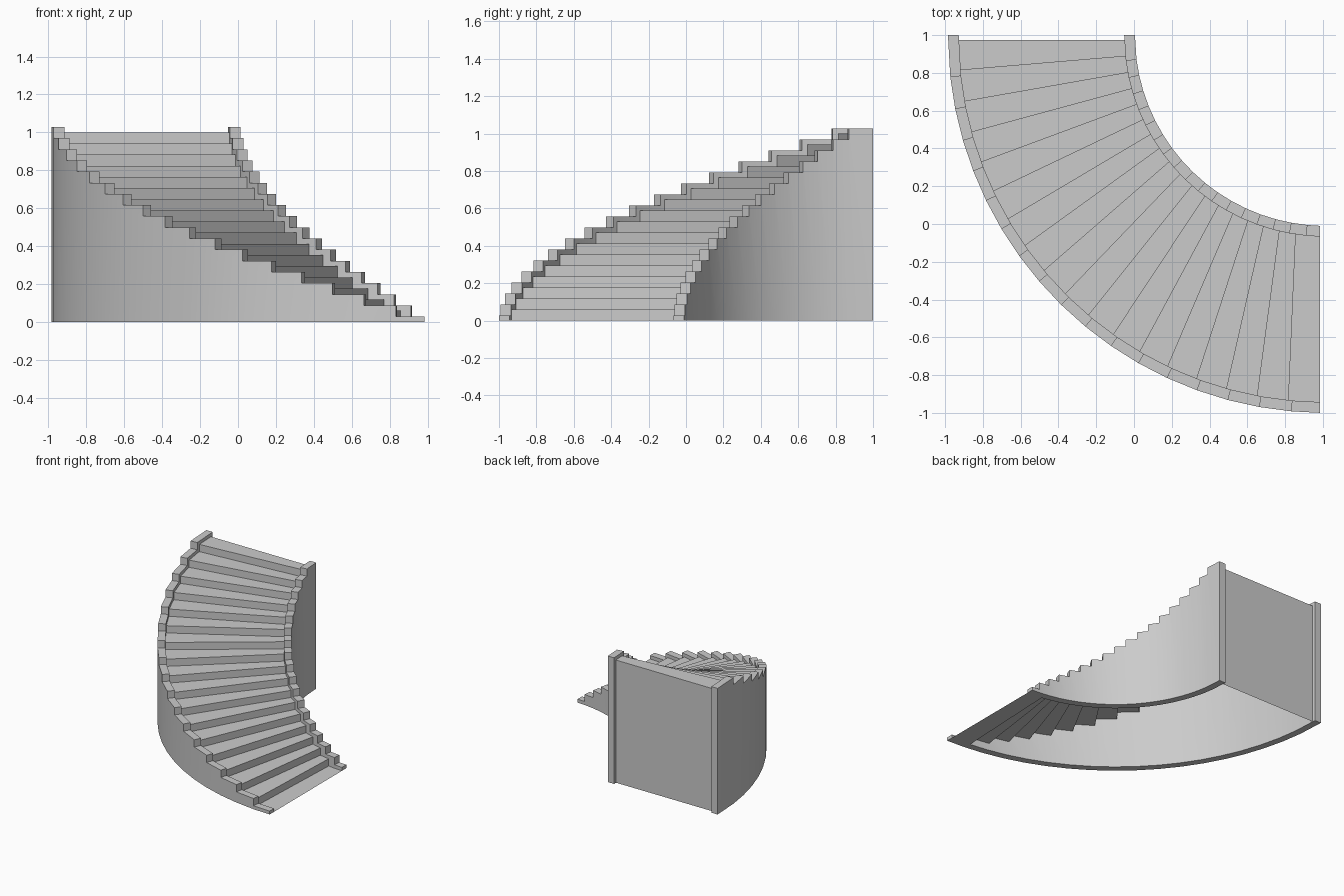
import bpy, bmesh
from math import sin, cos, radians

if "Cube" in bpy.data.objects:
    bpy.data.objects.remove(bpy.data.objects["Cube"])

CX, CY = 1.015, 1.0          # centre of the quarter turn
STEPS = 17
RISE = 1.0 / STEPS
START_X, BACK_Y = 0.985, 0.975


def polar(r, deg):
    a = radians(deg)
    return CX - r * sin(a), CY - r * cos(a)


def finish(name, bm):
    bmesh.ops.recalc_face_normals(bm, faces=bm.faces)
    mesh = bpy.data.meshes.new(name)
    bm.to_mesh(mesh)
    bm.free()
    obj = bpy.data.objects.new(name, mesh)
    bpy.context.collection.objects.link(obj)
    bpy.context.view_layer.objects.active = obj
    obj.select_set(True)
    bpy.ops.object.shade_smooth_by_angle(angle=radians(30))
    obj.select_set(False)
    return obj


def stepped_wall(name, r_in, r_out, first, pitch):
    """Curved wall whose top climbs one rise per step."""
    angles = [first + pitch * k for k in range(STEPS)] + [90]
    rings = [[(START_X, polar(r, 1)[1]) for r in (r_in, r_out)]]
    rings += [[polar(r, a) for r in (r_in, r_out)] for a in angles]
    tops = [0.028 + RISE * k for k in range(STEPS + 1)]
    bm = bmesh.new()
    cache = {}

    def v(i, side, z):
        key = (i, side, round(z, 4))
        if key not in cache:
            cache[key] = bm.verts.new((*rings[i][side], z))
        return cache[key]

    for i, h in enumerate(tops):
        low = tops[i - 1] if i else 0
        for s in (0, 1):
            side = [v(i, s, 0), v(i + 1, s, 0), v(i + 1, s, h), v(i, s, h)]
            if i:
                side.append(v(i, s, low))
            bm.faces.new(side)
        for z in (0, h):
            bm.faces.new([v(i, 0, z), v(i, 1, z), v(i + 1, 1, z), v(i + 1, 0, z)])
        bm.faces.new([v(i, 0, low), v(i, 1, low), v(i, 1, h), v(i, 0, h)])
    n = len(tops)
    bm.faces.new([v(n, 0, 0), v(n, 1, 0), v(n, 1, tops[-1]), v(n, 0, tops[-1])])
    return finish(name, bm)


# Side walls
stepped_wall("outer_wall", 1.943, 2.0, 5.2, 4.9)
stepped_wall("inner_wall", 1.01, 1.067, 5.5, 4.82)

# Winding treads, risers and back panel as one folded sheet, open underneath
R_IN, R_OUT = 1.06, 1.95
lines = [((START_X, CY - R_IN), (START_X, CY - R_OUT))]
lines += [(polar(R_IN, 8.6 + 4.71 * k), polar(R_OUT, 5.8 + 4.92 * k)) for k in range(STEPS)]
lines.append(((CX - R_IN, BACK_Y), (CX - R_OUT, BACK_Y)))
profile = []
for k in range(STEPS + 1):
    profile += [(lines[k], k * RISE), (lines[k + 1], k * RISE)]
profile.append((lines[-1], 0))
bm = bmesh.new()
pairs = [[bm.verts.new((*p, z)) for p in line] for line, z in profile]
for a, b in zip(pairs, pairs[1:]):
    bm.faces.new([a[0], a[1], b[1], b[0]])
finish("steps", bm)
